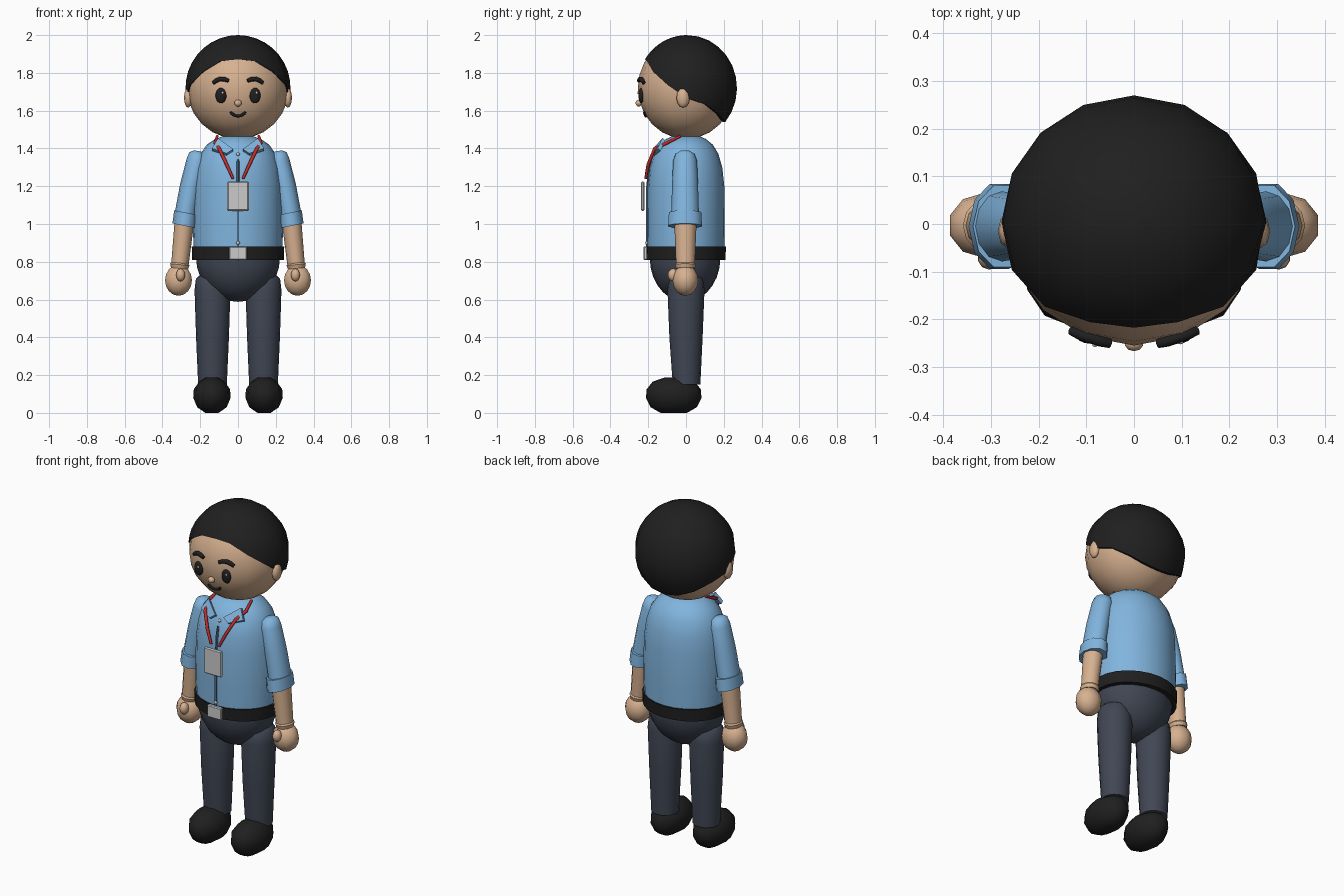
import bpy, bmesh, math
from mathutils import Vector

if "Cube" in bpy.data.objects:
    bpy.data.objects.remove(bpy.data.objects["Cube"])


def material(name, r, g, b):
    m = bpy.data.materials.new(name)
    m.diffuse_color = (r, g, b, 1)
    m.use_nodes = True
    m.node_tree.nodes["Principled BSDF"].inputs["Base Color"].default_value = m.diffuse_color
    return m


SKIN = material("skin", 0.68, 0.44, 0.28)
HAIR = material("black", 0.014, 0.014, 0.014)
SHIRT = material("shirt blue", 0.22, 0.46, 0.73)
TRIM = material("placket blue", 0.07, 0.15, 0.26)
TROUSER = material("trouser slate", 0.052, 0.062, 0.088)
RED = material("strap red", 0.55, 0.025, 0.025)
GREY = material("light grey", 0.60, 0.60, 0.60)


def finish(bm, name, mat, angle=50):
    bmesh.ops.recalc_face_normals(bm, faces=bm.faces)
    me = bpy.data.meshes.new(name)
    bm.to_mesh(me)
    bm.free()
    ob = bpy.data.objects.new(name, me)
    bpy.context.collection.objects.link(ob)
    me.materials.append(mat)
    bpy.ops.object.select_all(action='DESELECT')
    ob.select_set(True)
    bpy.context.view_layer.objects.active = ob
    bpy.ops.object.shade_smooth_by_angle(angle=math.radians(angle))
    return ob


def skin_rings(rings, name, mat, angle=50):
    """Join equal-length point rings into a closed skin."""
    bm = bmesh.new()
    vs = [[bm.verts.new(p) for p in ring] for ring in rings]
    n = len(vs[0])
    for a, b in zip(vs, vs[1:]):
        for i in range(n):
            bm.faces.new((a[i], a[(i + 1) % n], b[(i + 1) % n], b[i]))
    bm.faces.new(vs[0])
    bm.faces.new(vs[-1])
    return finish(bm, name, mat, angle)


def loft(name, sections, mat, n=16, s=1, tilt=0):
    """Stack of ellipses given as (x, y, z, rx, ry)."""
    rings = []
    for x, y, z, rx, ry in sections:
        ring = []
        for i in range(n):
            a = 2 * math.pi * i / n
            dx = rx * math.cos(a)
            ring.append((s * (x + dx), y + ry * math.sin(a), z + tilt * dx))
        rings.append(ring)
    return skin_rings(rings, name, mat)


def ball(name, c, r, mat, n=16, m=12):
    bm = bmesh.new()
    bmesh.ops.create_uvsphere(bm, u_segments=n, v_segments=m, radius=1)
    for v in bm.verts:
        v.co = [c[i] + v.co[i] * r[i] for i in range(3)]
    return finish(bm, name, mat, 80)


def tube(name, pts, r, mat, n=8):
    """Round tube along a path, tapered slightly at its ends."""
    pts = [Vector(p) for p in pts]
    rings = []
    for k, p in enumerate(pts):
        d = (pts[min(k + 1, len(pts) - 1)] - pts[max(k - 1, 0)]).normalized()
        u = d.cross(Vector((0.13, 1, 0.1))).normalized()
        w = d.cross(u)
        q = r * (0.8 if k in (0, len(pts) - 1) else 1)
        rings.append([p + q * (u * math.cos(2 * math.pi * i / n) + w * math.sin(2 * math.pi * i / n))
                      for i in range(n)])
    return skin_rings(rings, name, mat)


def box(name, c, size, mat, bevel=0.0):
    bm = bmesh.new()
    bmesh.ops.create_cube(bm, size=1)
    for v in bm.verts:
        v.co = [c[i] + v.co[i] * size[i] for i in range(3)]
    if bevel:
        bmesh.ops.bevel(bm, geom=bm.edges[:], offset=bevel, segments=1, affect='EDGES')
    return finish(bm, name, mat, 30)


# Head
HC = Vector((0, 0, 1.72))
HR = (0.27, 0.255, 0.27)
ball("head", HC, HR, SKIN)


def on_face(x, z, out=0.0):
    k = 1 - (x / HR[0]) ** 2 - ((z - HC.z) / HR[2]) ** 2
    return (x, -HR[1] * math.sqrt(k) - out, z)


# Hair cap: hairline height for each step from the forehead to the nape
line = [1.872, 1.862, 1.805, 1.735, 1.665, 1.635, 1.585, 1.55, 1.54]
N, M = 16, 10
rings = []
for j in range(1, M + 2):
    ring = []
    for i in range(N):
        a = 2 * math.pi * i / N
        end = math.acos((line[min(i, N - i)] - 1.72) / 0.28)
        t = end * min(j, M) / M
        k = 0.93 if j > M else 1.0
        ring.append((0.278 * k * math.sin(t) * math.sin(a),
                     0.005 - 0.265 * k * math.sin(t) * math.cos(a),
                     1.72 + 0.28 * math.cos(t)))
    rings.append(ring)
rings.insert(0, [(p[0] * 0.02, p[1] * 0.02, 2.0) for p in rings[0]])
skin_rings(rings, "hair", HAIR)

# Nose and mouth
ball("nose", (0, -0.25, 1.64), (0.02, 0.017, 0.018), SKIN, 10, 8)
tube("mouth", [on_face(0.01 * i, 1.572 + 0.02 * (i / 4) ** 2) for i in range(-4, 5)], 0.008, HAIR)

# Shirt, hips and belt
loft("shirt", [(0, 0, 0.83, 0.233, 0.203), (0, 0, 1.0, 0.24, 0.205), (0, 0, 1.2, 0.235, 0.203),
               (0, 0, 1.3, 0.222, 0.192), (0, 0, 1.37, 0.2, 0.172), (0, 0, 1.42, 0.165, 0.142),
               (0, 0, 1.45, 0.12, 0.105), (0, 0, 1.465, 0.08, 0.07)], SHIRT, 24)
ball("hips", (0, -0.005, 0.82), (0.222, 0.187, 0.232), TROUSER, 20, 14)
loft("belt", [(0, 0, 0.81, 0.243, 0.208), (0, 0, 0.88, 0.245, 0.212)], HAIR, 24)
box("buckle", (0, -0.215, 0.845), (0.094, 0.02, 0.072), GREY, 0.005)

# Button placket, buttons and badge
box("placket", (0, -0.206, 1.04), (0.011, 0.009, 0.32), TRIM)
tube("placket_top", [(0, -0.204, 1.2), (0, -0.194, 1.3), (0, -0.186, 1.34)], 0.008, TRIM, 6)
for z, y in ((1.37, -0.172), (0.9, -0.208)):
    ball("button", (0, y, z), (0.01, 0.008, 0.01), GREY, 8, 6)
box("badge", (0, -0.229, 1.147), (0.115, 0.018, 0.155), GREY, 0.006)

for s in (-1, 1):
    # Face details
    ball("eye", on_face(s * 0.09, 1.68), (0.029, 0.014, 0.041), HAIR, 12, 10)
    ball("eye_glint", on_face(s * 0.09 + 0.008, 1.695, 0.012), (0.006, 0.004, 0.007), GREY, 8, 6)
    tube("eyebrow", [on_face(s * x, z, 0.003) for x, z in
                     ((0.05, 1.758), (0.07, 1.766), (0.095, 1.768), (0.115, 1.759), (0.132, 1.747))],
         0.012, HAIR)
    ball("ear", (s * 0.264, -0.015, 1.668), (0.022, 0.036, 0.052), SKIN, 8, 6)

    # Collar flap
    bm = bmesh.new()
    flap = [(0.026, -0.176, 1.397), (0.106, -0.125, 1.455), (0.138, -0.15, 1.4), (0.06, -0.182, 1.374)]
    f = bm.faces.new([bm.verts.new((s * x, y, z)) for x, y, z in flap])
    g = bmesh.ops.extrude_face_region(bm, geom=[f])["geom"]
    bmesh.ops.translate(bm, vec=(0, 0.016, -0.012), verts=[v for v in g if isinstance(v, bmesh.types.BMVert)])
    finish(bm, "collar_flap", SHIRT, 30)

    # Neck strap
    tube("neck_strap", [(s * 0.11, -0.03, 1.465), (s * 0.122, -0.1, 1.43), (s * 0.1, -0.165, 1.4),
                        (s * 0.06, -0.2, 1.315), (s * 0.026, -0.214, 1.24)], 0.009, RED)

    # Arm: sleeve, rolled cuff, forearm, hand and thumb
    loft("sleeve", [(0.215, -0.005, 1.387, 0.02, 0.025), (0.213, -0.005, 1.372, 0.045, 0.05),
                    (0.217, -0.005, 1.335, 0.056, 0.063), (0.25, -0.005, 1.2, 0.057, 0.069),
                    (0.28, -0.005, 1.04, 0.057, 0.074)], SHIRT, 12, s, 0.15)
    loft("cuff", [(0.275, -0.005, 1.06, 0.063, 0.09), (0.283, -0.005, 0.99, 0.064, 0.094)],
         SHIRT, 10, s, 0.2)
    loft("forearm", [(0.282, -0.003, 1.03, 0.052, 0.06), (0.307, -0.003, 0.79, 0.046, 0.05)],
         SKIN, 12, s, 0.1)
    loft("wrist", [(0.307, -0.003, 0.8, 0.04, 0.045), (0.308, -0.003, 0.785, 0.051, 0.056),
                   (0.31, -0.003, 0.765, 0.045, 0.05)], SKIN, 12, s, 0.1)
    ball("hand", (s * 0.315, -0.003, 0.702), (0.075, 0.068, 0.082), SKIN, 10, 8)
    ball("thumb", (s * 0.304, -0.068, 0.73), (0.025, 0.028, 0.034), SKIN, 10, 8)

    # Leg and shoe
    loft("leg", [(0.14, 0, 0.735, 0.055, 0.06), (0.138, 0, 0.71, 0.085, 0.09),
                 (0.135, 0, 0.65, 0.095, 0.098), (0.135, 0, 0.4, 0.087, 0.088),
                 (0.135, 0.003, 0.15, 0.076, 0.073)], TROUSER, 16, s)
    loft("shoe", [(0.138, -0.065, 0.0, 0.035, 0.07), (0.138, -0.065, 0.03, 0.078, 0.122),
                  (0.138, -0.065, 0.08, 0.099, 0.147), (0.138, -0.065, 0.125, 0.096, 0.143),
                  (0.138, -0.065, 0.165, 0.068, 0.112), (0.138, -0.06, 0.187, 0.033, 0.055)],
         HAIR, 12, s)
